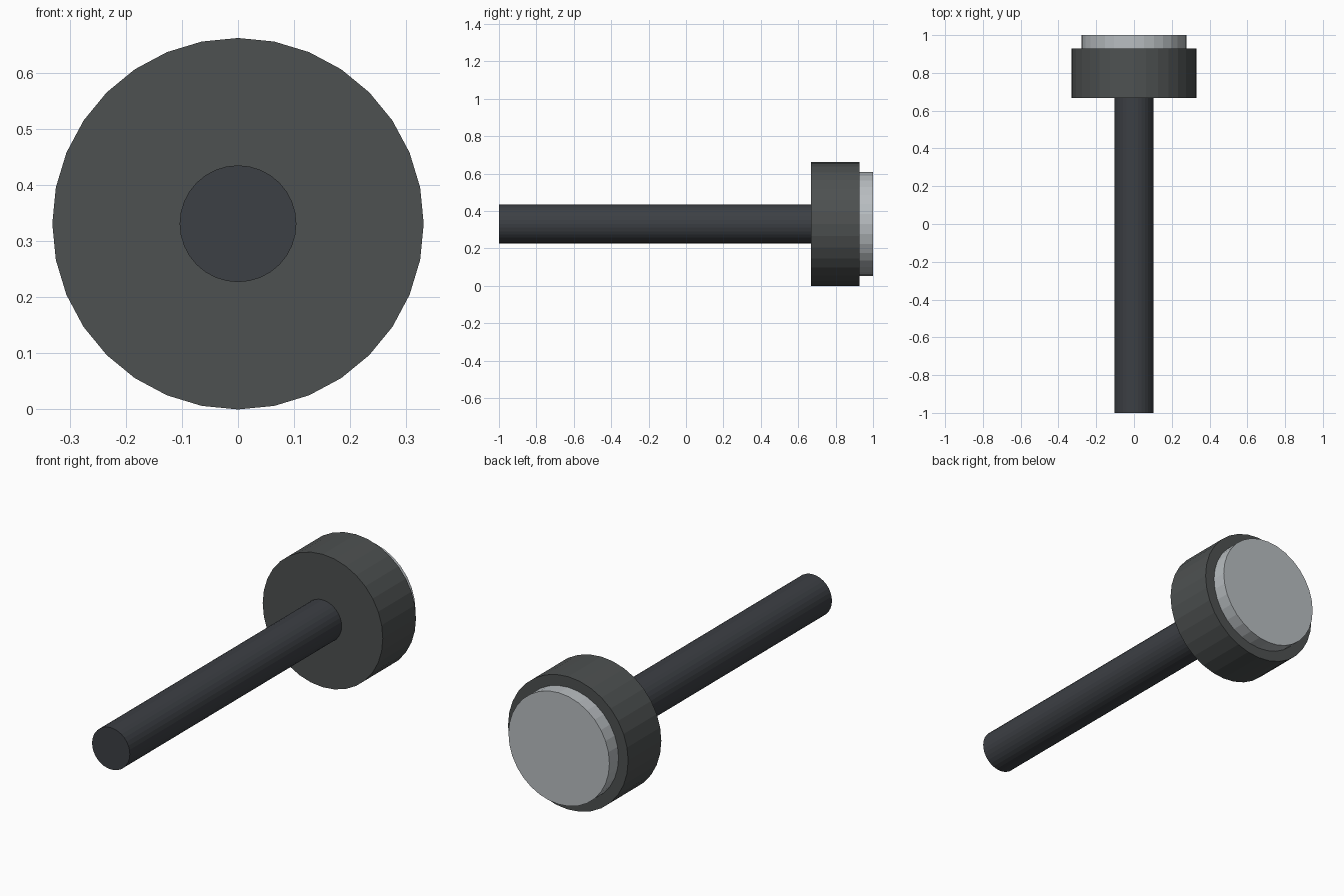
import bpy
from math import pi

if "Cube" in bpy.data.objects:
    bpy.data.objects.remove(bpy.data.objects["Cube"])

AXIS_Z = 0.331


def material(name, rgb):
    mat = bpy.data.materials.new(name)
    mat.diffuse_color = (*rgb, 1)
    mat.use_nodes = True
    mat.node_tree.nodes["Principled BSDF"].inputs["Base Color"].default_value = mat.diffuse_color
    return mat


def cylinder(name, radius, y0, y1, mat, sides=32):
    """Flat-faced cylinder lying along y."""
    bpy.ops.mesh.primitive_cylinder_add(
        vertices=sides, radius=radius, depth=y1 - y0,
        location=(0, (y0 + y1) / 2, AXIS_Z), rotation=(pi / 2, 0, 0))
    obj = bpy.context.object
    obj.name = name
    bpy.ops.object.transform_apply(location=False, rotation=True, scale=False)
    obj.data.materials.append(mat)
    return obj


# Handle, head and lens
cylinder("handle", 0.104, -1.0, 0.67, material("handle_dark", (0.045, 0.05, 0.058)))
cylinder("head", 0.331, 0.667, 0.928, material("head_dark", (0.075, 0.082, 0.082)))
cylinder("lens", 0.278, 0.92, 1.0, material("lens_grey", (0.48, 0.51, 0.53)))
